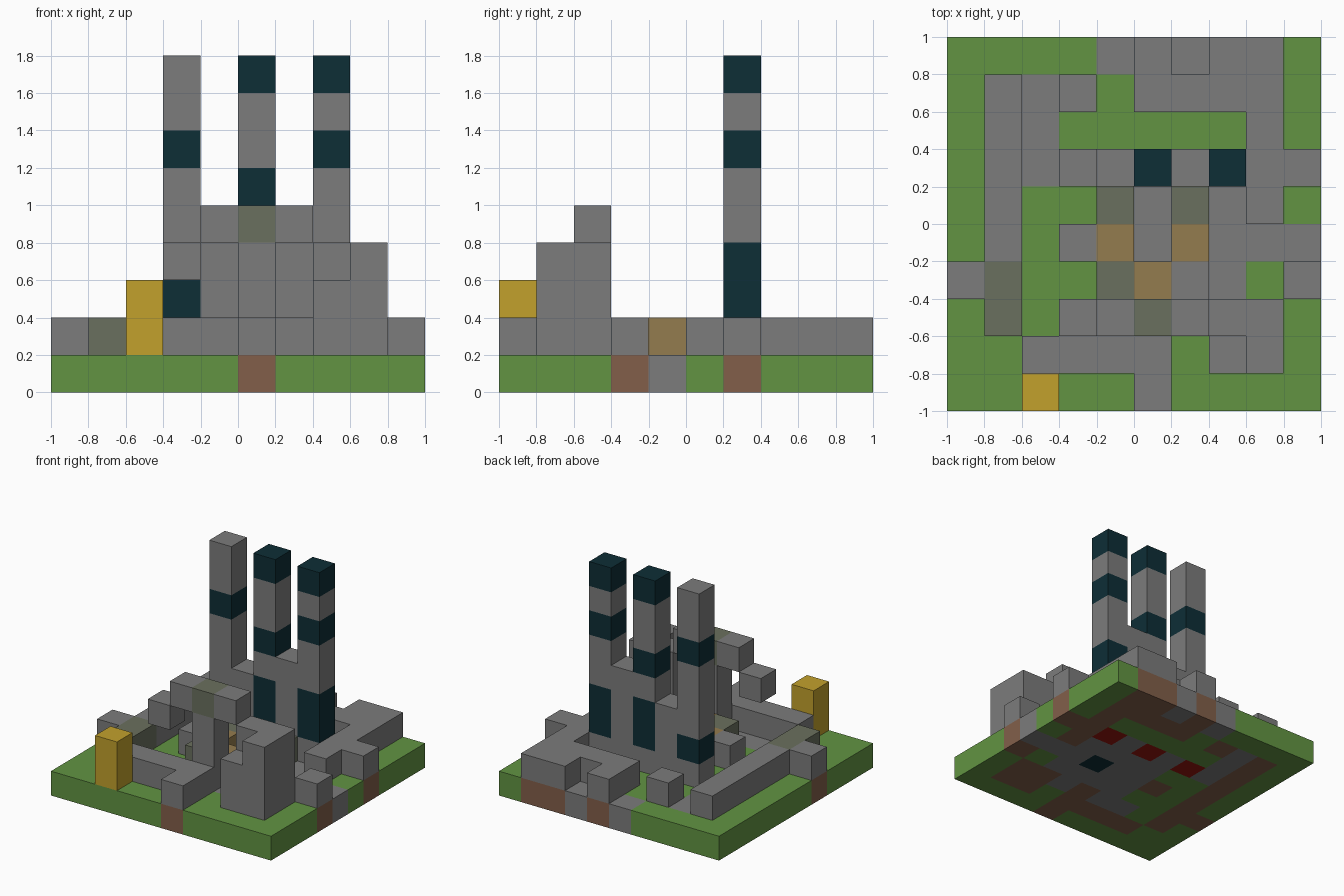
import bpy
import bmesh
from mathutils import Vector

if "Cube" in bpy.data.objects:
    bpy.data.objects.remove(bpy.data.objects["Cube"], do_unlink=True)

CELL = 0.2


def srgb(r, g, b):
    """Turn 0-255 display values into linear RGBA."""
    def lin(c):
        c /= 255
        return c / 12.92 if c < 0.04045 else ((c + 0.055) / 1.055) ** 2.4
    return (lin(r), lin(g), lin(b), 1.0)


def material(name, color):
    mat = bpy.data.materials.new(name)
    mat.use_nodes = True
    mat.diffuse_color = color
    bsdf = mat.node_tree.nodes["Principled BSDF"]
    bsdf.inputs["Base Color"].default_value = color
    bsdf.inputs["Roughness"].default_value = 0.9
    return mat


# One letter per block type
PALETTE = {
    "g": material("grass_green", srgb(98, 148, 66)),
    "s": material("stone_gray", srgb(124, 124, 124)),
    "d": material("earth_brown", srgb(130, 95, 74)),
    "k": material("dark_teal", srgb(13, 46, 54)),
    "m": material("mossy_gray", srgb(106, 112, 94)),
    "t": material("tan_brown", srgb(148, 124, 78)),
    "y": material("golden_yellow", srgb(194, 161, 44)),
    "r": material("deep_red", srgb(150, 20, 12)),
}
LETTERS = list(PALETTE)

blocks = {}   # (i, j, k) -> (part name, letter)


def layer(part_of, k, rows):
    """Fill one level from a plan drawn back row first."""
    for r, row in enumerate(rows):
        for i, letter in enumerate(row):
            if letter != ".":
                blocks[i, len(rows) - 1 - r, k] = (part_of(i, letter), letter)


def column(part, i, j, k, letters):
    """Stack blocks upward from level k."""
    for n, letter in enumerate(letters):
        blocks[i, j, k + n] = (part, letter)


# Ground slab with footings and paving
layer(lambda i, c: "ground", 0, [
    "ggggsdsddg",
    "gdsdgddddg",
    "gdsgggggdg",
    "gdsrsrsrdd",
    "gdggssssdg",
    "gdgdssksss",
    "ddggssssgd",
    "gdgssdsddg",
    "ggddddgddg",
    "gggggdgggg",
])


# Low walls, and the ring of mossy and tan blocks in the courtyard
def low_part(i, letter):
    if letter == "t" or (letter == "m" and i > 1):
        return "courtyard_ring"
    return "low_walls"


layer(low_part, 1, [
    ".....s.ss.",
    ".s.s.ssss.",
    ".s......s.",
    ".s......ss",
    ".s..m.m.s.",
    ".s.st.t...",
    "sm..mts..s",
    ".m...s.ss.",
    "..ssss.ss.",
    ".....s....",
])

# Towers joined by curtain walls
column("west_tower", 3, 6, 1, "skssskss")
column("middle_tower", 5, 6, 1, "skkskssk")
column("east_tower", 7, 6, 1, "skkssksk")
column("west_curtain_wall", 4, 6, 1, "sss")
column("east_curtain_wall", 6, 6, 1, "ssss")

# Broken arch on one pillar, with a stepped pier at its end
column("arch_pillar", 5, 2, 2, "ss")
for i, letter in zip((4, 5, 6), "sms"):
    column("arch_beam", i, 2, 4, letter)
column("arch_fragment", 3, 2, 3, "s")
column("stepped_pier", 7, 1, 2, "s")
for i, j in ((7, 2), (8, 1), (8, 2)):
    column("stepped_pier", i, j, 2, "ss")

# Golden post
column("golden_post", 2, 0, 1, "yy")


def build(part):
    """Mesh the exposed faces of one part, merging flat areas."""
    bm = bmesh.new()
    for (i, j, k), (owner, letter) in blocks.items():
        if owner != part:
            continue
        center = Vector((i - 4.5, j - 4.5, k + 0.5)) * CELL
        for axis in range(3):
            for sign in (-1, 1):
                step = [0, 0, 0]
                step[axis] = sign
                if (i + step[0], j + step[1], k + step[2]) in blocks:
                    continue
                n = Vector(step)
                u = Vector((0, 0, 0))
                u[(axis + 1) % 3] = 1
                v = n.cross(u)
                corners = [n + u + v, n - u + v, n - u - v, n + u - v]
                face = bm.faces.new(
                    [bm.verts.new(center + c * CELL / 2) for c in corners])
                face.material_index = LETTERS.index(letter)
    bmesh.ops.remove_doubles(bm, verts=bm.verts[:], dist=0.001)
    bmesh.ops.dissolve_limit(bm, angle_limit=0.01, verts=bm.verts[:],
                             edges=bm.edges[:], delimit={"MATERIAL"})
    bm.normal_update()
    mesh = bpy.data.meshes.new(part)
    for mat in PALETTE.values():
        mesh.materials.append(mat)
    bm.to_mesh(mesh)
    bm.free()
    bpy.context.scene.collection.objects.link(bpy.data.objects.new(part, mesh))


for part in sorted({owner for owner, _ in blocks.values()}):
    build(part)
